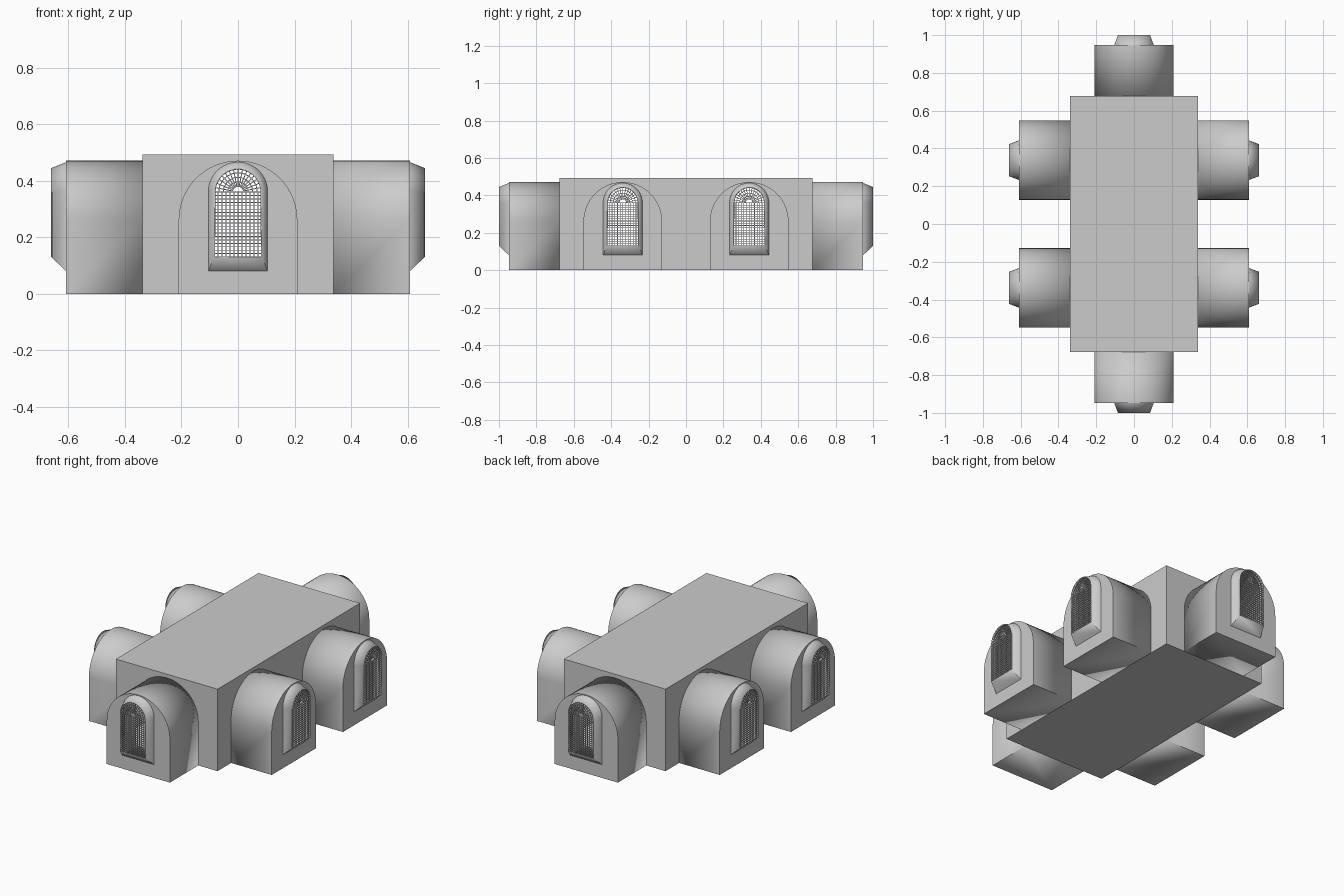
import bpy, bmesh, math
from mathutils import Vector

if "Cube" in bpy.data.objects:
    bpy.data.objects.remove(bpy.data.objects["Cube"])

HX, HY, H = 0.338, 0.677, 0.493      # central hall half sizes and height
R, SPRING = 0.21, 0.261              # vaulted wing radius and arch spring height
LENGTH, HOOD = 0.27, 0.053           # wing length, window hood depth
WR, SILL, WSPRING = 0.085, 0.13, 0.36  # window opening
T, SEG = 0.006, 32


def arch(r, bottom, spring):
    """Arched outline (x, z) from bottom left over the top to bottom right."""
    arc = [(-r * math.cos(math.pi * i / SEG), spring + r * math.sin(math.pi * i / SEG))
           for i in range(SEG + 1)]
    return [(-r, bottom)] + arc + [(r, bottom)]


def to_mesh(bm, name):
    me = bpy.data.meshes.new(name)
    bm.to_mesh(me)
    bm.free()
    return me


def add(me, name, loc=(0, 0, 0), turn=0.0, shell=False):
    ob = bpy.data.objects.new(name, me)
    bpy.context.collection.objects.link(ob)
    ob.location = loc
    ob.rotation_euler.z = turn
    if shell:
        m = ob.modifiers.new("wall_thickness", 'SOLIDIFY')
        m.thickness, m.offset = T, -1
    return ob


def smooth(ob):
    bpy.ops.object.select_all(action='DESELECT')
    ob.select_set(True)
    bpy.context.view_layer.objects.active = ob
    bpy.ops.object.shade_smooth_by_angle(angle=math.radians(25))


def box(bm, centre, a, b, w, d):
    """Thin bar between two (x, z) points on plane y = centre."""
    a, b = Vector((a[0], centre, a[1])), Vector((b[0], centre, b[1]))
    along = (b - a).normalized()
    side = along.cross(Vector((0, 1, 0))) * w / 2
    dep = Vector((0, d / 2, 0))
    ends = [[bm.verts.new(p + side * s + dep * t)
             for s, t in ((-1, -1), (1, -1), (1, 1), (-1, 1))] for p in (a, b)]
    for i in range(4):
        j = (i + 1) % 4
        bm.faces.new((ends[0][i], ends[0][j], ends[1][j], ends[1][i]))
    bm.faces.new(ends[0][::-1])
    bm.faces.new(ends[1])


# Vaulted wing: vault, end wall and projecting window hood lofted together
def wing_mesh():
    bm = bmesh.new()
    stations = [(0, arch(R, 0, SPRING)), (-LENGTH, arch(R, 0, SPRING)),
                (-LENGTH, arch(0.105, 0.08, 0.361)),
                (-LENGTH - HOOD, arch(WR, SILL, WSPRING))]
    rings = [[bm.verts.new((x, y, z)) for x, z in pts] for y, pts in stations]
    n = len(rings[0])
    for p, q in zip(rings, rings[1:]):
        for i in range(n):
            j = (i + 1) % n
            bm.faces.new((p[i], p[j], q[j], q[i]))
    bmesh.ops.recalc_face_normals(bm, faces=bm.faces)
    return to_mesh(bm, "wing")


# Window lattice: straight grid below, fan of spokes and arcs above
def lattice_mesh():
    bm = bmesh.new()
    y, w = -LENGTH - HOOD + 0.004, 0.003
    for i in range(13):
        x = -WR + 2 * WR * i / 12
        box(bm, y, (x, SILL), (x, WSPRING), w, w)
    for k in range(20):
        z = SILL + (WSPRING - SILL) * k / 19
        box(bm, y, (-WR, z), (WR, z), w, w)

    def polar(r, i):
        a = math.pi * i / 16
        return (r * math.cos(a), WSPRING + r * math.sin(a))

    for i in range(1, 16):
        box(bm, y, polar(0.02, i), polar(WR, i), w, w)
    for r in (0.02, 0.036, 0.052, 0.068, 0.083):
        for i in range(16):
            box(bm, y, polar(r, i), polar(r, i + 1), w, w)
    bmesh.ops.recalc_face_normals(bm, faces=bm.faces)
    return to_mesh(bm, "lattice")


# Central hall: roof and four walls with arched passages into the wings
bm = bmesh.new()


def wall(half, dist, turn, centres):
    pts = [(half, 0), (half, H), (-half, H), (-half, 0)]
    for c in centres:
        pts += [(x + c, z) for x, z in arch(R, 0, SPRING)]
    ca, sa = math.cos(turn), math.sin(turn)
    bm.faces.new([bm.verts.new((x * ca + dist * sa, x * sa - dist * ca, z)) for x, z in pts])


for turn in (0, math.pi):
    wall(HX, HY, turn, [0])
    wall(HY, HX, turn + math.pi / 2, [-HX, HX])
bm.faces.new([bm.verts.new((x * HX, y * HY, H)) for x, y in ((-1, -1), (1, -1), (1, 1), (-1, 1))])
bmesh.ops.remove_doubles(bm, verts=bm.verts, dist=1e-4)
bmesh.ops.recalc_face_normals(bm, faces=bm.faces)
add(to_mesh(bm, "hall"), "central_hall", shell=True)

# Hall floor slab
bm = bmesh.new()
bmesh.ops.create_cube(bm, size=1)
for v in bm.verts:
    v.co = (v.co.x * 2 * HX, v.co.y * 2 * HY, (v.co.z + 0.5) * T)
add(to_mesh(bm, "floor"), "hall_floor")

# Six wings, each with its window lattice
wing, lattice = wing_mesh(), lattice_mesh()
places = [("front", (0, -HY, 0), 0), ("back", (0, HY, 0), math.pi)]
for side, s in (("right", 1), ("left", -1)):
    for end, e in (("front", -1), ("back", 1)):
        places.append((f"{side}_{end}", (s * HX, e * HX, 0), s * math.pi / 2))
for label, loc, turn in places:
    last = add(wing, f"{label}_wing", loc, turn, shell=True)
    add(lattice, f"{label}_window_lattice", loc, turn)
smooth(last)
